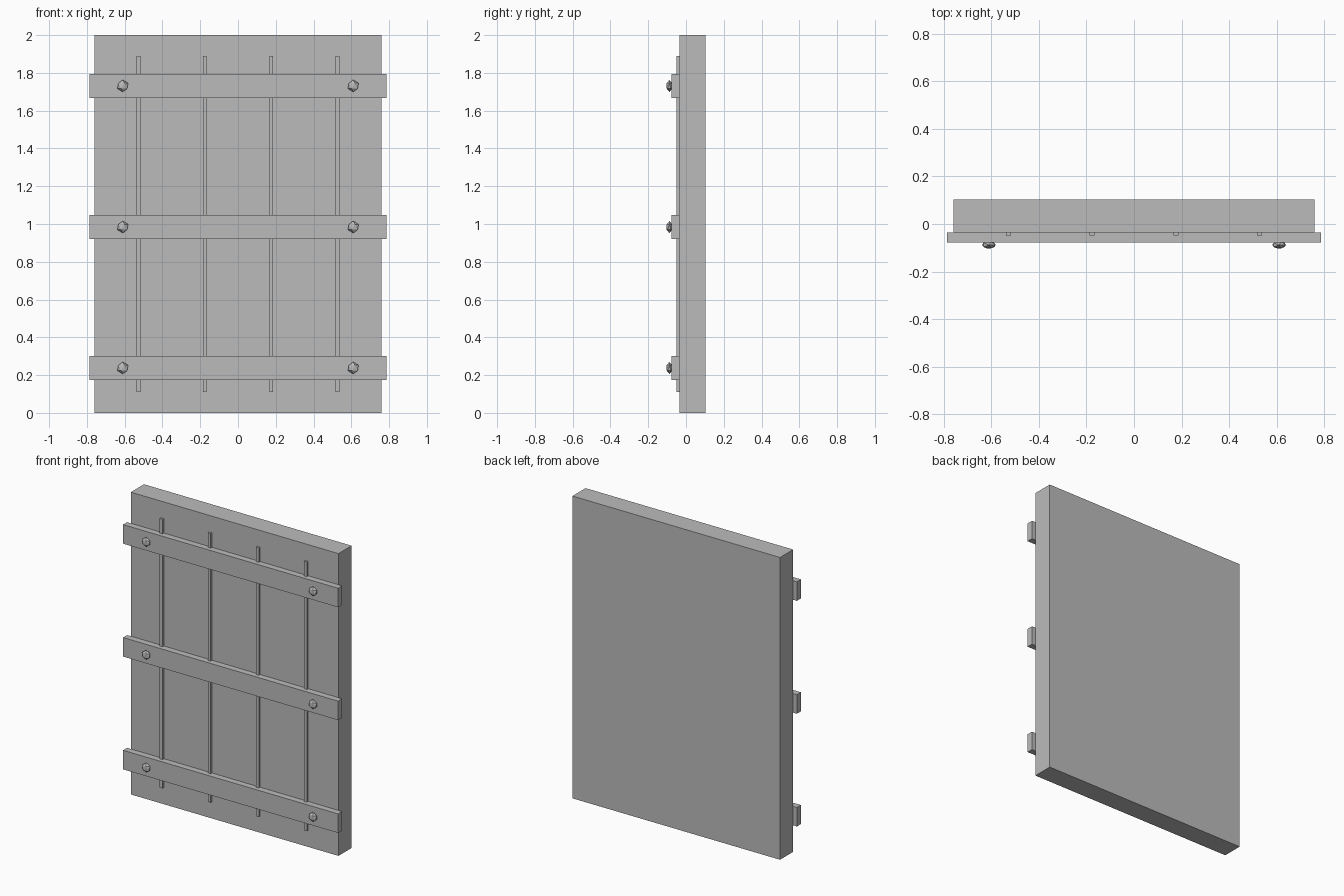
import bpy

if "Cube" in bpy.data.objects:
    bpy.data.objects.remove(bpy.data.objects["Cube"])

# One plain grey for the whole model
grey = bpy.data.materials.new("plain grey")
grey.diffuse_color = (0.5, 0.5, 0.5, 1.0)
grey.use_nodes = True
grey.node_tree.nodes["Principled BSDF"].inputs["Base Color"].default_value = grey.diffuse_color


def box(name, x0, x1, y0, y1, z0, z1):
    bpy.ops.mesh.primitive_cube_add(
        size=1, location=((x0 + x1) / 2, (y0 + y1) / 2, (z0 + z1) / 2))
    ob = bpy.context.object
    ob.name = name
    ob.scale = (x1 - x0, y1 - y0, z1 - z0)
    bpy.ops.object.transform_apply(location=False, rotation=False, scale=True)
    ob.data.materials.append(grey)
    return ob


SLAB_FRONT, BACK = -0.035, 0.102
BAND_FRONT = -0.077

# Door slab
box("door_slab", -0.76, 0.76, SLAB_FRONT, BACK, 0, 2)

# Thin vertical strips between the planks
for i, x in enumerate((-0.528, -0.176, 0.176, 0.528)):
    box(f"plank_strip_{i + 1}", x - 0.0105, x + 0.0105,
        -0.049, SLAB_FRONT + 0.002, 0.11, 1.89)

# Horizontal bands, each with a faceted flattened stud near both ends
for name, z in (("lower", 0.238), ("middle", 0.984), ("upper", 1.731)):
    box(f"{name}_band", -0.787, 0.787, BAND_FRONT, SLAB_FRONT, z - 0.063, z + 0.063)
    for side, x in (("left", -0.61), ("right", 0.61)):
        bpy.ops.mesh.primitive_ico_sphere_add(
            subdivisions=1, radius=0.032, location=(x, -0.088, z))
        stud = bpy.context.object
        stud.name = f"{name}_{side}_stud"
        stud.scale.y = 0.52
        stud.data.materials.append(grey)
